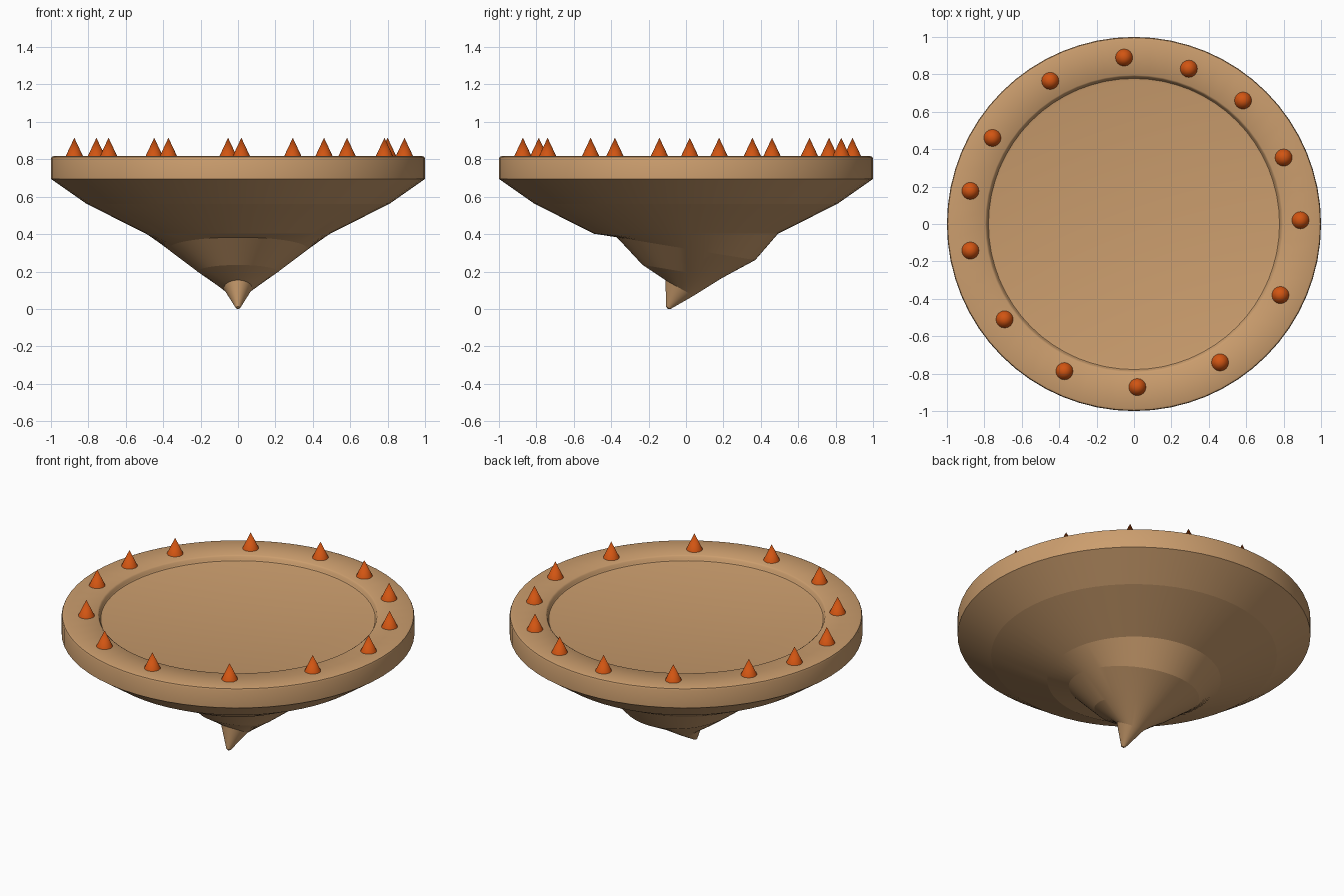
import bpy, bmesh, math

if "Cube" in bpy.data.objects:
    bpy.data.objects.remove(bpy.data.objects["Cube"])

SEG = 64


def material(name, rgb):
    m = bpy.data.materials.new(name)
    m.diffuse_color = (*rgb, 1)
    m.use_nodes = True
    m.node_tree.nodes["Principled BSDF"].inputs["Base Color"].default_value = m.diffuse_color
    return m


TAN = material("sandy tan", (0.60, 0.34, 0.155))
ORANGE = material("burnt orange", (0.64, 0.09, 0.006))


def finish(bm, name, mat, angle=None):
    bmesh.ops.recalc_face_normals(bm, faces=bm.faces)
    me = bpy.data.meshes.new(name)
    bm.to_mesh(me)
    bm.free()
    me.materials.append(mat)
    ob = bpy.data.objects.new(name, me)
    bpy.context.collection.objects.link(ob)
    if angle:
        bpy.ops.object.select_all(action='DESELECT')
        ob.select_set(True)
        bpy.context.view_layer.objects.active = ob
        bpy.ops.object.shade_smooth_by_angle(angle=math.radians(angle))
    return ob


def lathe(name, rings, tip, mat, angle=None):
    """Skin rings (radius, y, z, z drop per unit y) and close with a top cap and a tip."""
    bm = bmesh.new()
    loops = []
    for r, cy, z, tilt in rings:
        loops.append([bm.verts.new((r * math.cos(a), cy + r * math.sin(a),
                                    z - tilt * r * math.sin(a)))
                      for a in (2 * math.pi * i / SEG for i in range(SEG))])
    for lo, hi in zip(loops, loops[1:]):
        for i in range(SEG):
            j = (i + 1) % SEG
            bm.faces.new((lo[i], lo[j], hi[j], hi[i]))
    bm.faces.new(loops[0])
    end = bm.verts.new(tip)
    for i in range(SEG):
        bm.faces.new((loops[-1][i], loops[-1][(i + 1) % SEG], end))
    return finish(bm, name, mat, angle)


# rim disc with softened edges and a shallow recess
lathe("rim_disc", [
    (0.765, 0, 0.784, 0), (0.778, 0, 0.787, 0), (0.784, 0, 0.795, 0),
    (0.788, 0, 0.810, 0), (0.797, 0, 0.817, 0),
    (0.985, 0, 0.817, 0), (0.996, 0, 0.813, 0), (1.0, 0, 0.803, 0),
    (1.0, 0, 0.695, 0)], (0, 0, 0.695), TAN, 40)

# stepped underside whose lower rings lean, ending in a crooked tip
lathe("underside", [
    (1.0, 0, 0.695, 0), (0.81, 0, 0.562, 0), (0.492, 0, 0.402, 0),
    (0.37, 0, 0.322, 0.165), (0.212, -0.02, 0.20, 0.165),
    (0.075, -0.035, 0.112, 0.56), (0.012, -0.094, 0.006, 0.5)],
    (0, -0.097, 0), TAN, 6)

# ring of small spikes on the rim, spaced by hand
SPIKES = [(0.89, 0.02), (0.80, 0.355), (0.583, 0.66), (0.293, 0.83),
          (-0.053, 0.89), (-0.448, 0.765), (-0.757, 0.46), (-0.875, 0.177),
          (-0.875, -0.142), (-0.692, -0.51), (-0.372, -0.787),
          (0.018, -0.872), (0.46, -0.74), (0.783, -0.38)]
for n, (x, y) in enumerate(SPIKES, 1):
    bm = bmesh.new()
    bmesh.ops.create_cone(bm, cap_ends=True, segments=16, radius1=0.047,
                          radius2=0, depth=0.1)
    bmesh.ops.translate(bm, verts=bm.verts, vec=(x, y, 0.865))
    finish(bm, f"spike_{n}", ORANGE, 30)
